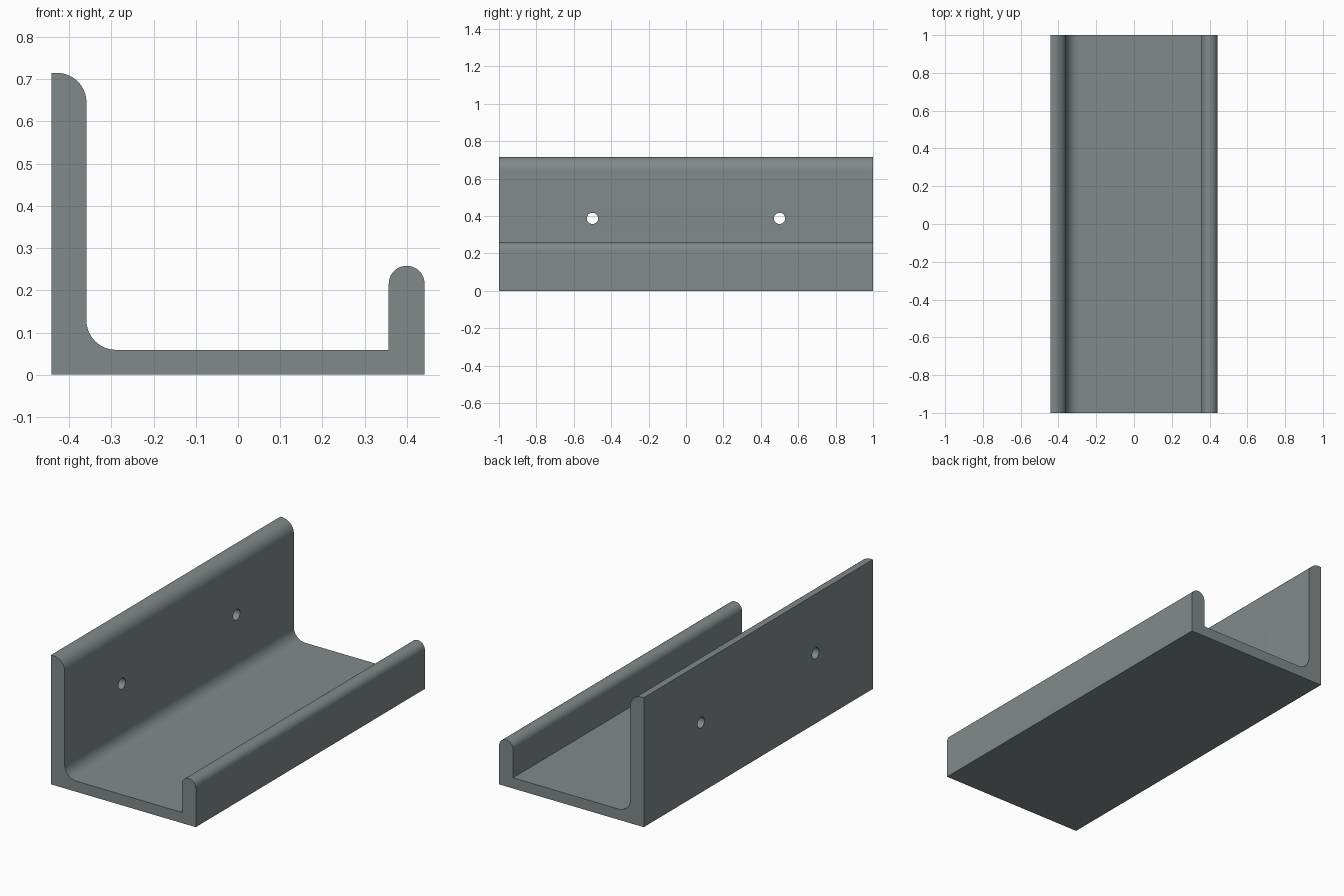
import bpy, bmesh, math

if "Cube" in bpy.data.objects:
    bpy.data.objects.remove(bpy.data.objects["Cube"])

HALF_W, HALF_L = 0.442, 1.0
WALL_X, WALL_TOP = -0.359, 0.715
FLOOR_Z, FILLET = 0.059, 0.07
LIP_X, LIP_TOP = 0.357, 0.258
HOLE_Z, HOLE_R = 0.387, 0.03


def arc(cx, cz, r, start, end, steps):
    """Points of a circular arc in the XZ plane, angles in degrees."""
    angles = [math.radians(start + (end - start) * i / steps) for i in range(steps + 1)]
    return [(cx + r * math.cos(a), cz + r * math.sin(a)) for a in angles]


# Cross-section, counter-clockwise seen from the front
lip_r = (HALF_W - LIP_X) / 2
profile = [(-HALF_W, 0), (HALF_W, 0)]
profile += arc(HALF_W - lip_r, LIP_TOP - lip_r, lip_r, 0, 180, 24)       # round lip top
profile += [(LIP_X, FLOOR_Z)]
profile += arc(WALL_X + FILLET, FLOOR_Z + FILLET, FILLET, 270, 180, 16)  # inner fillet
profile += arc(WALL_X - FILLET, WALL_TOP - FILLET, FILLET, 0, 90, 16)    # wall top round
profile += [(-HALF_W, WALL_TOP)]

# Extrude the cross-section along the shelf length
bm = bmesh.new()
face = bm.faces.new([bm.verts.new((x, -HALF_L, z)) for x, z in profile])
ext = bmesh.ops.extrude_face_region(bm, geom=[face])
verts = [g for g in ext["geom"] if isinstance(g, bmesh.types.BMVert)]
bmesh.ops.translate(bm, verts=verts, vec=(0, 2 * HALF_L, 0))
bmesh.ops.recalc_face_normals(bm, faces=bm.faces)
mesh = bpy.data.meshes.new("ledge_shelf")
bm.to_mesh(mesh)
bm.free()
shelf = bpy.data.objects.new("ledge_shelf", mesh)
bpy.context.collection.objects.link(shelf)

grey = bpy.data.materials.new("slate_grey")
grey.diffuse_color = (0.22, 0.255, 0.255, 1)
grey.use_nodes = True
grey.node_tree.nodes["Principled BSDF"].inputs["Base Color"].default_value = grey.diffuse_color
mesh.materials.append(grey)

# Screw holes through the back wall
for side in (-1, 1):
    bpy.ops.mesh.primitive_cylinder_add(
        vertices=32, radius=HOLE_R, depth=0.3,
        location=(-0.4, side * 0.5, HOLE_Z), rotation=(0, math.pi / 2, 0))
    cutter = bpy.context.object
    cutter.name = "screw_hole_cutter"
    cutter.hide_render = True
    cutter.data.materials.append(grey)
    cut = shelf.modifiers.new("screw_hole", "BOOLEAN")
    cut.operation, cut.solver, cut.object = "DIFFERENCE", "EXACT", cutter
    bpy.context.view_layer.objects.active = shelf
    bpy.ops.object.modifier_apply(modifier=cut.name)
    bpy.data.objects.remove(cutter)

# Smooth rounds, crisp corners
bpy.ops.object.select_all(action="DESELECT")
shelf.select_set(True)
bpy.context.view_layer.objects.active = shelf
bpy.ops.object.shade_smooth_by_angle(angle=math.radians(30))
